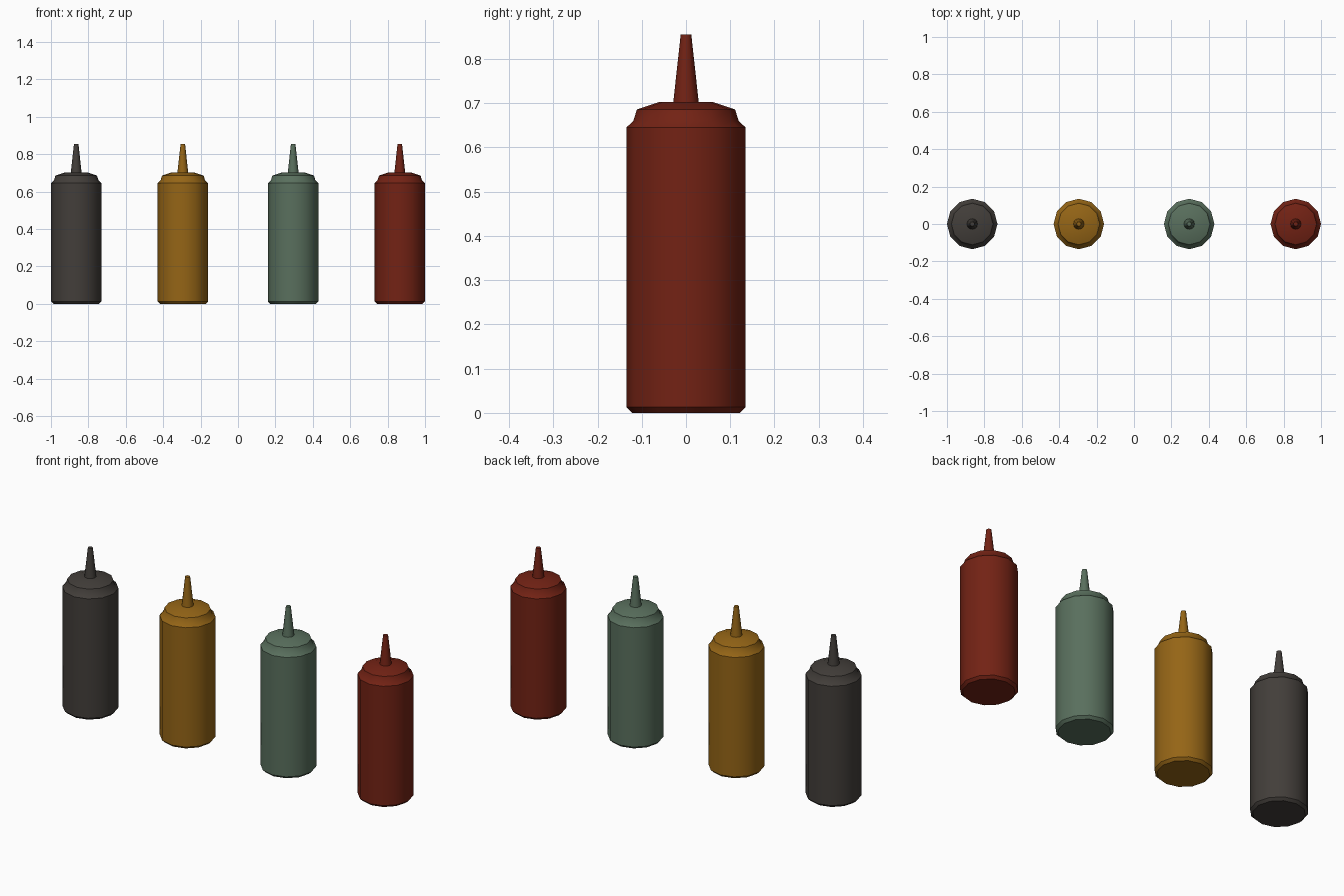
import bpy, math

if "Cube" in bpy.data.objects:
    bpy.data.objects.remove(bpy.data.objects["Cube"])

SIDES = 12


def lathe(name, profile, x, mat, sides=SIDES):
    # Revolve (radius, height) points and close both ends with flat caps
    verts, faces = [], []
    for r, z in profile:
        for i in range(sides):
            a = 2 * math.pi * i / sides
            verts.append((r * math.cos(a), r * math.sin(a), z))
    for k in range(len(profile) - 1):
        for i in range(sides):
            j = (i + 1) % sides
            faces.append((k * sides + i, k * sides + j,
                          (k + 1) * sides + j, (k + 1) * sides + i))
    faces.append(tuple(reversed(range(sides))))
    top = (len(profile) - 1) * sides
    faces.append(tuple(range(top, top + sides)))
    mesh = bpy.data.meshes.new(name)
    mesh.from_pydata(verts, [], faces)
    mesh.materials.append(mat)
    obj = bpy.data.objects.new(name, mesh)
    obj.location.x = x
    bpy.context.collection.objects.link(obj)
    bpy.ops.object.select_all(action='DESELECT')
    obj.select_set(True)
    bpy.context.view_layer.objects.active = obj
    bpy.ops.object.shade_smooth_by_angle(angle=math.radians(31))
    return obj


# Profiles: chamfered body with stepped cap, and tapered spout
BOTTLE = [(0.122, 0), (0.135, 0.013), (0.135, 0.645), (0.119, 0.66),
          (0.111, 0.686), (0.06, 0.703)]
SPOUT = [(0.029, 0.70), (0.012, 0.855)]

# Four sauce bottles in a row
bottles = [("black", -0.865, (0.055, 0.048, 0.042, 1)),
           ("mustard", -0.295, (0.30, 0.13, 0.008, 1)),
           ("green", 0.295, (0.10, 0.16, 0.11, 1)),
           ("red", 0.865, (0.17, 0.016, 0.007, 1))]
for label, x, color in bottles:
    mat = bpy.data.materials.new(label + "_plastic")
    mat.diffuse_color = color
    mat.use_nodes = True
    mat.node_tree.nodes["Principled BSDF"].inputs["Base Color"].default_value = mat.diffuse_color
    lathe(label + "_bottle", BOTTLE, x, mat)
    lathe(label + "_spout", SPOUT, x, mat)
